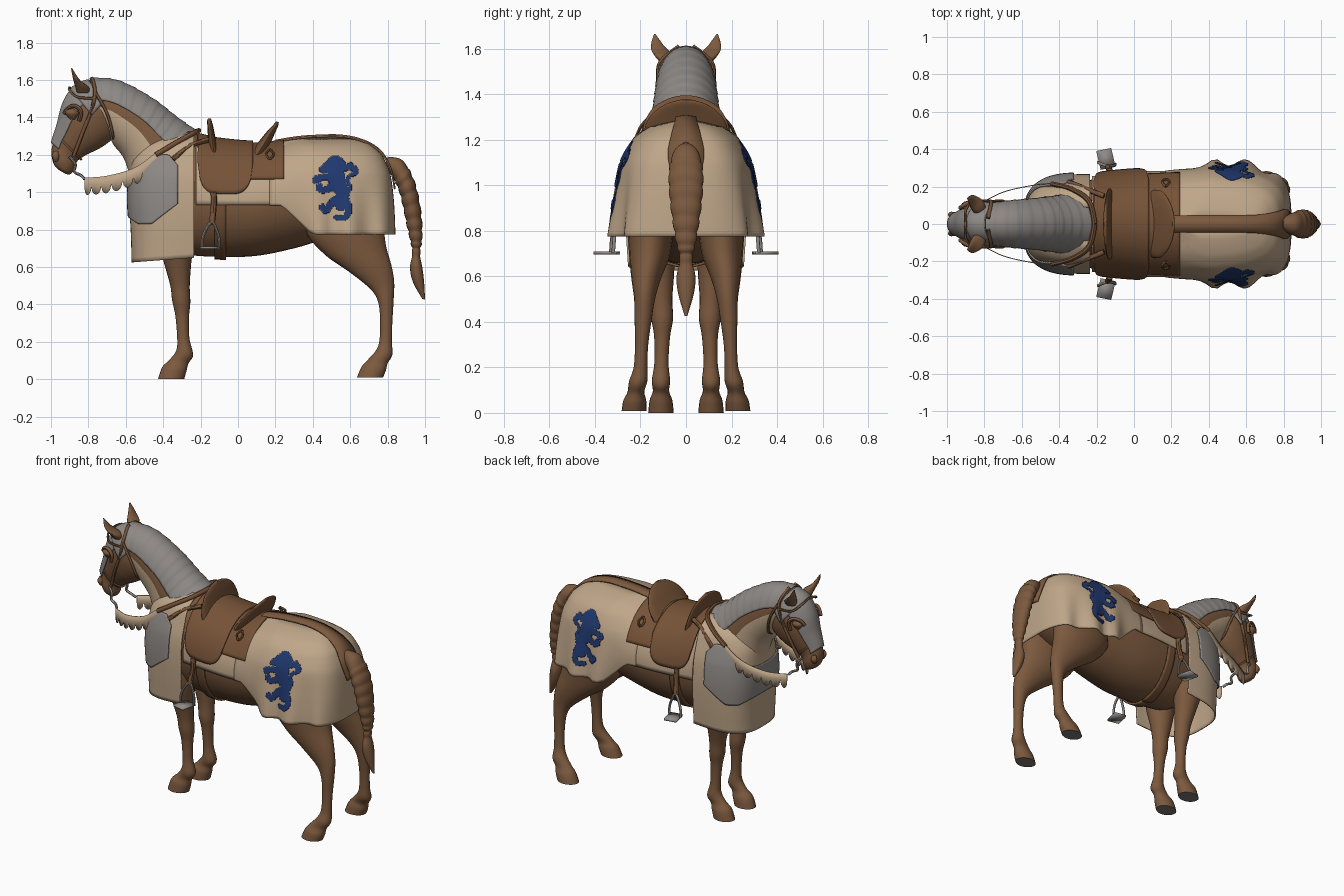
import bpy, bmesh, math
from mathutils import Vector
from mathutils.bvhtree import BVHTree

PI = math.pi


def material(name, rgb):
    m = bpy.data.materials.new(name)
    m.diffuse_color = (*rgb, 1)
    return m


COAT = material("coat brown", (0.2, 0.1, 0.048))
LEATHER = material("leather brown", (0.18, 0.085, 0.038))
CLOTH = material("beige cloth", (0.52, 0.38, 0.25))
STEEL = material("grey steel", (0.27, 0.25, 0.235))
BLUE = material("blue emblem", (0.014, 0.04, 0.16))
SOLE = material("dark sole", (0.19, 0.18, 0.17))


def cat(rows, t):
    """Catmull-Rom sample through rows of numbers."""
    n = len(rows) - 1
    i = max(0, min(n - 1, int(t)))
    f = t - i
    p = [rows[max(0, min(n, k))] for k in (i - 1, i, i + 1, i + 2)]
    return [0.5 * (2 * b + (c - a) * f + (2 * a - 5 * b + 4 * c - d) * f * f
                   + (3 * b - a - 3 * c + d) * f ** 3) for a, b, c, d in zip(*p)]


def lookup(rows, key):
    """Sample rows by their first (increasing) column."""
    for i in range(len(rows) - 1):
        if key <= rows[i + 1][0] or i == len(rows) - 2:
            f = (key - rows[i][0]) / (rows[i + 1][0] - rows[i][0])
            return cat(rows, i + max(0, min(1, f)))


def skin(name, rings, mats, closed=True, caps=True, thick=0, paint=None):
    """Mesh from a list of point rings; paint(face centre, column fraction) picks a material."""
    bm = bmesh.new()
    vs = [[bm.verts.new(p) for p in r] for r in rings]
    n = len(rings[0])
    for a, b in zip(vs, vs[1:]):
        for j in range(n if closed else n - 1):
            k = (j + 1) % n
            f = bm.faces.new((a[j], a[k], b[k], b[j]))
            if paint:
                f.material_index = paint(f.calc_center_median(), (j + 0.5) / n)
    if closed and caps:
        bm.faces.new(vs[0])
        f = bm.faces.new(vs[-1])
        if paint:
            f.material_index = paint(f.calc_center_median(), 0)
    return finish(name, bm, mats, thick)


def finish(name, bm, mats, thick=0):
    bmesh.ops.recalc_face_normals(bm, faces=bm.faces)
    me = bpy.data.meshes.new(name)
    bm.to_mesh(me)
    bm.free()
    ob = bpy.data.objects.new(name, me)
    bpy.context.collection.objects.link(ob)
    for m in mats:
        me.materials.append(m)
    if thick:
        mod = ob.modifiers.new("thickness", 'SOLIDIFY')
        mod.thickness, mod.offset = thick, 0
    bpy.ops.object.select_all(action='DESELECT')
    ob.select_set(True)
    bpy.context.view_layer.objects.active = ob
    bpy.ops.object.shade_smooth_by_angle(angle=math.radians(45))
    return ob


def ring(row, sides, arc=None, off=0):
    """Ellipse between two side-view points, with a half width and a y centre."""
    x1, z1, x2, z2, hw, yc = row
    c, h = Vector(((x1 + x2) / 2, yc, (z1 + z2) / 2)), Vector((x1 - x2, 0, z1 - z2)) / 2
    h *= 1 + off / max(h.length, 0.001)
    if arc is None:
        th = [2 * PI * j / sides for j in range(sides)]
    else:
        th = [arc * (2 * j / sides - 1) for j in range(sides + 1)]
    return [c + h * math.cos(t) + Vector((0, (hw + off) * math.sin(t), 0)) for t in th]


def loft(name, rows, mats, n=40, sides=28, t0=0, t1=None, arc=None, off=0, **kw):
    t1 = len(rows) - 1 if t1 is None else t1
    return skin(name, [ring(cat(rows, t0 + (t1 - t0) * i / n), sides, arc, off)
                       for i in range(n + 1)], mats, closed=arc is None, **kw)


def tube(name, pts, r, mat, n=20):
    """Round strap or wire through points, on both sides."""
    for s in (1, -1):
        p = [Vector(cat(pts, (len(pts) - 1) * i / n)) for i in range(n + 1)]
        rings = []
        for i, c in enumerate(p):
            d = (p[min(n, i + 1)] - p[max(0, i - 1)]).normalized()
            a = d.orthogonal().normalized() if i == 0 else (a - d * a.dot(d)).normalized()
            b = d.cross(a)
            q = [c + (a * math.cos(k * PI / 4) + b * math.sin(k * PI / 4)) * r for k in range(8)]
            rings.append([Vector((v.x, v.y * s, v.z)) for v in q])
        skin(name, rings, [mat])


# Body barrel: x, bottom, top, half width
body = [(-0.54, 0.93, 1.05, 0.06), (-0.48, 0.82, 1.18, 0.17), (-0.3, 0.68, 1.28, 0.225), (-0.1, 0.655, 1.25, 0.25),
        (0.1, 0.66, 1.235, 0.265), (0.3, 0.7, 1.26, 0.26), (0.45, 0.745, 1.275, 0.25), (0.6, 0.79, 1.26, 0.235),
        (0.73, 0.87, 1.21, 0.19), (0.81, 0.98, 1.12, 0.08)]
loft("body", [(x, t, x, b, w, 0) for x, b, t, w in body], [COAT], n=60, sides=36)


def wrap(name, x0, x1, lo, off, mat, thick=0.012, n=24):
    """Sheet lying over the barrel, hanging down to height lo(x)."""
    rings = []
    for i in range(n + 1):
        x = x0 + (x1 - x0) * i / n
        _, b, t, w = lookup(body, x)
        c = max(-1, min(1, (lo(x) - (b + t) / 2) / ((t - b) / 2 + off)))
        rings.append(ring((x, t, x, b, w, 0), 40, math.acos(c), off))
    skin(name, rings, [mat], closed=False, thick=thick)


# Neck with cloth below and mane band above
neck = [(-0.80, 1.60, -0.69, 1.32, 0.105, 0), (-0.64, 1.585, -0.67, 1.26, 0.12, 0), (-0.46, 1.49, -0.61, 1.18, 0.135, 0),
        (-0.33, 1.39, -0.57, 1.06, 0.152, 0), (-0.2, 1.30, -0.52, 0.93, 0.18, 0)]
loft("neck", neck, [COAT, CLOTH], sides=48, paint=lambda c, u: int(0.25 < u < 0.75))
# Neck armour with faint plate steps
skin("neck_armour", [ring(cat(neck, 0.1 + i * 0.06), 32, PI * (0.42 - 0.0007 * i), 0.01 + 0.0006 * (i % 6))
                     for i in range(61)], [STEEL], closed=False, thick=0.004)

# Head and face armour
head = [(-0.77, 1.60, -0.64, 1.39, 0.09, 0), (-0.87, 1.56, -0.66, 1.30, 0.112, 0), (-0.93, 1.47, -0.73, 1.24, 0.105, 0),
        (-0.96, 1.36, -0.81, 1.20, 0.08, 0), (-0.985, 1.28, -0.86, 1.165, 0.06, 0), (-0.998, 1.21, -0.875, 1.12, 0.06, 0),
        (-0.985, 1.15, -0.90, 1.095, 0.045, 0), (-0.96, 1.12, -0.925, 1.10, 0.02, 0)]
loft("head", head, [COAT])
loft("face_plate", head, [STEEL], n=24, t0=0.5, t1=4.3, arc=PI * 0.36, off=0.009, thick=0.006)
loft("brow_plate", head, [STEEL], n=8, t0=0.3, t1=1.25, arc=PI * 0.5, off=0.011, thick=0.006)
loft("noseband", head, [LEATHER], n=4, t0=3.5, t1=3.7, off=0.011)
for s in (1, -1):
    loft("ear", [(-0.86, 1.53, -0.79, 1.53, 0.03, 0.075 * s), (-0.875, 1.58, -0.80, 1.565, 0.04, 0.10 * s),
                 (-0.885, 1.62, -0.845, 1.60, 0.03, 0.125 * s), (-0.893, 1.665, -0.885, 1.66, 0.004, 0.137 * s)],
         [COAT], n=14, sides=14)
    loft("eye", [(-0.91, 1.45, -0.88, 1.45, 0.012, 0.09 * s), (-0.925, 1.425, -0.85, 1.425, 0.028, 0.096 * s),
                 (-0.90, 1.39, -0.87, 1.39, 0.012, 0.09 * s)], [COAT], n=8, sides=12)
    loft("nostril", [(-0.985, 1.22, -0.96, 1.22, 0.008, 0.045 * s), (-0.995, 1.195, -0.955, 1.19, 0.016, 0.05 * s),
                     (-0.985, 1.165, -0.96, 1.165, 0.008, 0.045 * s)], [COAT], n=8, sides=12)
tube("eye_guard", [(-0.85, 0.118, 1.38), (-0.84, 0.124, 1.43), (-0.87, 0.12, 1.46), (-0.91, 0.1, 1.45), (-0.93, 0.085, 1.42)],
     0.011, COAT)

# Bridle straps, bit and dagged reins
tube("cheek_strap", [(-0.78, 0.03, 1.61), (-0.765, 0.112, 1.54), (-0.78, 0.12, 1.45), (-0.83, 0.105, 1.32), (-0.88, 0.075, 1.19)],
     0.01, LEATHER)
tube("throat_strap", [(-0.76, 0.12, 1.53), (-0.70, 0.122, 1.42), (-0.67, 0.09, 1.31), (-0.665, 0, 1.27)], 0.008, LEATHER)
tube("brow_strap", [(-0.77, 0.122, 1.5), (-0.86, 0.122, 1.51), (-0.9, 0.07, 1.545), (-0.9, 0, 1.56)], 0.007, LEATHER)
tube("bit", [(-0.90, 0.07, 1.19), (-0.87, 0.08, 1.15), (-0.875, 0.08, 1.11), (-0.84, 0.085, 1.09), (-0.82, 0.1, 1.07)], 0.008, STEEL)
rein = [(-0.82, 0.11, 1.045), (-0.7, 0.17, 1.055), (-0.55, 0.205, 1.1), (-0.43, 0.215, 1.185), (-0.28, 0.19, 1.28)]
for s in (1, -1):
    p = [cat(rein, i * 3.1 / 72) for i in range(73)]
    skin("rein", [[(x, y * s, z + 0.033), (x, y * s, z - 0.005),
                   (x, y * s, z - 0.015 - 0.045 * math.sqrt(abs(math.sin(i * PI / 9))))]
                  for i, (x, y, z) in enumerate(p)], [CLOTH], closed=False, thick=0.005)
tube("collar_strap", [(-0.21, 0, 1.33), (-0.24, 0.12, 1.315), (-0.33, 0.185, 1.265), (-0.44, 0.215, 1.2)], 0.014, LEATHER)
tube("breast_strap", [(-0.16, 0.15, 1.28), (-0.25, 0.185, 1.25), (-0.35, 0.225, 1.175)], 0.014, LEATHER)


def drape(name, levels, x0, lo, hi, mat, off=0, umax=1.0, p=0.6, ripple=0):
    """Cloth curving round one end of the horse; k runs from 0 (open edge) to 1 (far end)."""
    rings = []
    for i in range(81):
        u = umax * (i / 40 - 1)
        a = PI / 2 * (3 * u * u - 2 * abs(u) ** 3)
        k, m = max(0, math.cos(a)) ** p, math.sin(a) ** p * (1 if u > 0 else -1)
        col = []
        for j in range(29):
            z = lo(k) + (hi(k) - lo(k)) * j / 28
            _, xe, w = lookup(levels, z)
            e = xe + off * (1 if xe > x0 else -1)
            x = x0 + (e - x0) * k
            w = w * (1 + ripple * max(0, 1.1 - z) * math.sin(k * 22) * min(1, k * 2)) + off
            if ripple:  # hug the barrel near the open edge
                _, b, t, hw = lookup(body, x)
                f = max(0, 1 - k / 0.4)
                q = max(-1, min(1, (z - (b + t) / 2) / ((t - b) / 2)))
                w += (hw * math.sqrt(1 - q * q) + 0.017 * (1 - max(0, q) ** 8) - w) * f
                z += (min(z, t + 0.016) - z) * f
            col.append((x, w * m, z))
        rings.append(col)
    return skin(name, rings, [mat], closed=False, thick=0.008)


# Chest cloth and breast armour
chest = [(0.62, -0.565, 0.25), (0.8, -0.57, 0.26), (0.95, -0.58, 0.262), (1.08, -0.575, 0.25), (1.18, -0.56, 0.22),
         (1.26, -0.5, 0.185), (1.33, -0.4, 0.08)]
drape("chest_cloth", chest, -0.235, lambda k: 0.65 - 0.025 * k, lambda k: 1.32, CLOTH, p=0.65)
drape("breast_plate", chest, -0.24, lambda k: 0.83 + 0.26 * max(0, 0.65 - k) + 0.25 * max(0, k - 0.85),
      lambda k: 1.2 - 0.38 * max(0, k - 0.62) - 0.35 * max(0, 0.4 - k), STEEL, off=0.01, umax=0.84, p=0.65)

# Rump cloth, side cloth and back strip
rump = [(0.76, 0.838, 0.34), (0.95, 0.83, 0.315), (1.1, 0.81, 0.288), (1.2, 0.765, 0.235), (1.26, 0.69, 0.15),
        (1.292, 0.58, 0.0)]
rear = drape("rump_cloth", rump, 0.17, lambda k: 0.775 + 0.155 * min(1, max(0, 1 - (k - 0.1) / 0.24)), lambda k: 1.292,
             CLOTH, p=0.55, ripple=0.22)
wrap("side_cloth", -0.225, 0.18, lambda x: 0.932, 0.015, CLOTH, thick=0.008)
strip = [(0.2, 0.045, 1.273), (0.3, 0.045, 1.29), (0.4, 0.045, 1.299), (0.55, 0.045, 1.301), (0.67, 0.05, 1.275),
         (0.76, 0.065, 1.22), (0.815, 0.08, 1.13), (0.838, 0.05, 1.02)]
pts = [cat(strip, i / 5) for i in range(36)]
skin("back_strip", [[(x, -w, z - 0.004), (x, 0, z + 0.003), (x, w, z - 0.004)] for x, w, z in pts], [COAT],
     closed=False, thick=0.009)

# Blue beast emblem: strokes of x, z, half width in hundredths, merged as small cells on the cloth
strokes = [[(-1, 15, 3.6), (0, 5, 4.6), (3, -2, 3.4), (2, -8, 3)], [(-8, 11, 1.5), (-1, 14, 4), (4, 12, 2)],
           [(-1, 7, 2.5), (-8, 7, 1.6), (-11, 5.5, 2.2)], [(-1, 3, 2.5), (-7, 0, 1.6), (-9.5, 1.5, 2)],
           [(2, -4, 3), (-3, -7, 2), (-6, -11, 1.6), (-8, -9, 1.6)], [(3, -4, 3), (6, -10, 2), (4, -14.5, 1.6), (0, -14.5, 1.6)],
           [(4, -3, 1), (7, 1, 1), (5.5, 6, 1), (10, 10, 1.4), (7, 13, 1.8)]]
dots = [cat(st, (len(st) - 1) * i / 16) for st in strokes for i in range(17)]
STEP = 0.6
cells = [(i, j) for i in range(-25, 25) for j in range(-30, 34)
         if any(((i + 0.5) * STEP - x) ** 2 + ((j + 0.5) * STEP - z) ** 2 < w * w for x, z, w in dots)]
bm = bmesh.new()
bm.from_mesh(rear.data)
tree = BVHTree.FromBMesh(bm)
bm.free()
for s in (1, -1):
    bm, corners = bmesh.new(), {}
    for i, j in cells:
        quad = []
        for c in ((i, j), (i + 1, j), (i + 1, j + 1), (i, j + 1)):
            if c not in corners:
                px, pz = 0.53 + c[0] * STEP / 100, 1.01 + c[1] * STEP / 100
                hit = tree.ray_cast(Vector((px, s, pz)), Vector((0, -s, 0)))[0]
                corners[c] = bm.verts.new((px, (hit.y if hit else 0.28 * s) + 0.007 * s, pz))
            quad.append(corners[c])
        bm.faces.new(quad)
    finish("emblem", bm, [BLUE], thick=0.004)

# Saddle: skirt, flaps, pommel, cantle, girth
wrap("saddle_skirt", -0.05, 0.245, lambda x: 1.07, 0.025, LEATHER)
wrap("saddle_flap", -0.215, 0.08, lambda x: 1.16 - 0.17 * math.sqrt(max(0, 1 - abs((x + 0.0675) / 0.1475) ** 4)), 0.036, LEATHER)
loft("pommel", [(-0.16, 1.2, -0.09, 1.2, 0.19, 0), (-0.16, 1.27, -0.115, 1.27, 0.185, 0), (-0.163, 1.34, -0.13, 1.34, 0.145, 0),
                (-0.165, 1.38, -0.14, 1.38, 0.08, 0), (-0.16, 1.395, -0.145, 1.395, 0.02, 0)], [LEATHER], n=20)
loft("cantle", [(0.05, 1.2, 0.15, 1.19, 0.18, 0), (0.11, 1.27, 0.17, 1.25, 0.18, 0), (0.155, 1.325, 0.195, 1.31, 0.145, 0),
                (0.19, 1.362, 0.215, 1.355, 0.085, 0), (0.205, 1.378, 0.218, 1.375, 0.02, 0)], [LEATHER], n=20)
wrap("girth", -0.125, -0.065, lambda x: 0.0, 0.01, LEATHER, n=4)
tube("saddle_ring", [(0.17, 0.2, 1.23), (0.19, 0.225, 1.205), (0.17, 0.24, 1.18), (0.15, 0.225, 1.205), (0.17, 0.2, 1.23)], 0.007, LEATHER)

# Stirrups on both sides
tube("stirrup_strap", [(-0.13, 0.283, 1.0), (-0.13, 0.29, 0.92), (-0.14, 0.305, 0.83)], 0.016, LEATHER)
tube("stirrup_arch", [(-0.19, 0.33, 0.705), (-0.185, 0.325, 0.77), (-0.14, 0.31, 0.84), (-0.105, 0.315, 0.77), (-0.1, 0.32, 0.705)],
     0.008, STEEL)
for s in (1, -1):
    skin("stirrup_tread", [[(x + d, y * s, 0.703) for y, d in ((0.29 + e, 0.012), (0.39 + e, -0.012))]
                           for x, e in ((-0.19, 0), (-0.11, 0.016))], [STEEL], closed=False, thick=0.012)

# Legs: front x, z, back x, z, half width, y
fore = [(-0.45, 0.95, -0.22, 0.92, 0.08, 0.14), (-0.43, 0.76, -0.235, 0.74, 0.085, 0.135), (-0.395, 0.62, -0.25, 0.62, 0.068, 0.12),
        (-0.362, 0.5, -0.258, 0.5, 0.05, 0.11), (-0.352, 0.42, -0.255, 0.41, 0.048, 0.105), (-0.335, 0.34, -0.262, 0.33, 0.035, 0.105),
        (-0.325, 0.22, -0.26, 0.22, 0.031, 0.108), (-0.33, 0.155, -0.24, 0.13, 0.04, 0.11), (-0.365, 0.105, -0.265, 0.085, 0.036, 0.11),
        (-0.405, 0.065, -0.275, 0.045, 0.05, 0.11), (-0.428, 0.0, -0.288, 0.0, 0.056, 0.11)]
hind = [(0.38, 0.98, 0.78, 1.05, 0.09, 0.15), (0.36, 0.8, 0.78, 0.85, 0.10, 0.155), (0.46, 0.67, 0.79, 0.72, 0.09, 0.16),
        (0.6, 0.57, 0.82, 0.61, 0.065, 0.175), (0.71, 0.48, 0.835, 0.52, 0.046, 0.182), (0.75, 0.41, 0.832, 0.42, 0.038, 0.188),
        (0.76, 0.3, 0.825, 0.3, 0.029, 0.195), (0.755, 0.2, 0.823, 0.2, 0.03, 0.2), (0.735, 0.15, 0.825, 0.13, 0.04, 0.21),
        (0.69, 0.1, 0.8, 0.085, 0.037, 0.22), (0.66, 0.065, 0.79, 0.045, 0.05, 0.225), (0.635, 0.008, 0.775, 0.008, 0.055, 0.228)]
for s in (1, -1):
    for name, rows in (("front_leg", fore), ("hind_leg", hind)):
        zmin = rows[-1][1] + 1e-4
        loft(name, [(*r[:5], r[5] * s) for r in rows], [COAT, SOLE], n=60, sides=20,
             paint=lambda c, u: int(c.z < zmin))

# Braided tail with a loose tuft
tail = [(0.78, 1.12, 0.80, 1.19, 0.03, 0), (0.82, 1.09, 0.88, 1.17, 0.06, 0), (0.86, 1.02, 0.935, 1.07, 0.072, 0),
        (0.885, 0.93, 0.965, 0.96, 0.068, 0), (0.905, 0.83, 0.98, 0.84, 0.054, 0), (0.925, 0.74, 0.98, 0.74, 0.038, 0),
        (0.935, 0.68, 0.97, 0.68, 0.024, 0), (0.92, 0.6, 0.985, 0.6, 0.042, 0), (0.935, 0.52, 0.995, 0.52, 0.034, 0),
        (0.985, 0.43, 1.0, 0.425, 0.006, 0)]
skin("tail", [ring(cat(tail, i / 10), 18, off=0.006 * abs(math.sin(i * 0.5)) if 15 < i < 64 else 0) for i in range(91)], [COAT])
